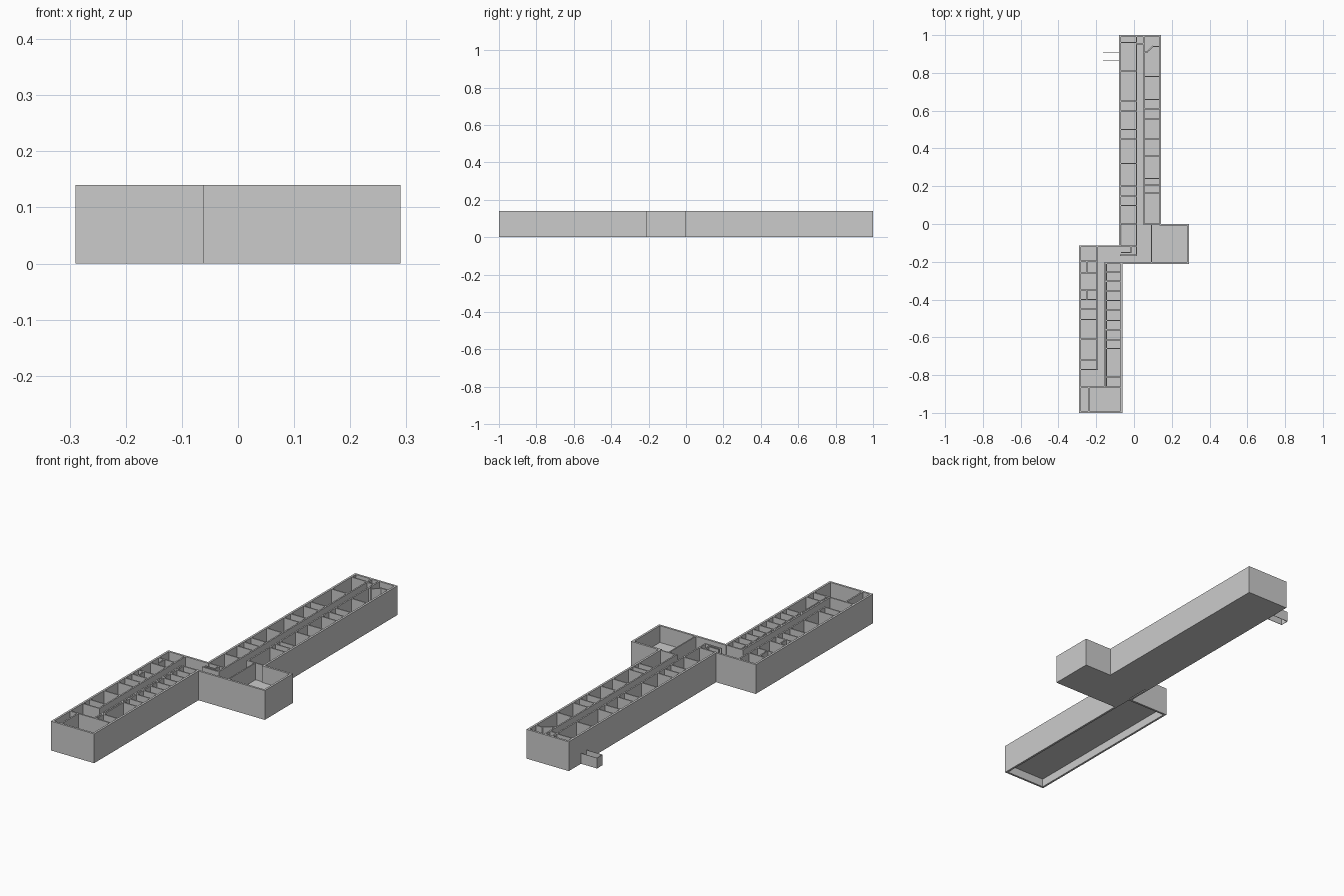
import bpy, bmesh
from math import atan2
from mathutils import Matrix, Vector

TOP = 0.14
FLOOR = 0.06


def add_box(bm, x0, x1, y0, y1, z0, z1):
    m = Matrix.Translation(((x0 + x1) / 2, (y0 + y1) / 2, (z0 + z1) / 2))
    bmesh.ops.create_cube(bm, size=1, matrix=m @ Matrix.Diagonal((x1 - x0, y1 - y0, z1 - z0, 1)))


def add_wall(bm, a, b, t, z0, z1):
    a, b = Vector(a), Vector(b)
    d = b - a
    c = (a + b) / 2
    m = Matrix.Translation((c.x, c.y, (z0 + z1) / 2)) @ Matrix.Rotation(atan2(d.y, d.x), 4, 'Z')
    bmesh.ops.create_cube(bm, size=1, matrix=m @ Matrix.Diagonal((d.length + t, t, z1 - z0, 1)))


def finish(name, bm):
    me = bpy.data.meshes.new(name)
    bm.to_mesh(me)
    bm.free()
    ob = bpy.data.objects.new(name, me)
    bpy.context.collection.objects.link(ob)
    return ob


def walls(name, paths, t, z0, z1):
    bm = bmesh.new()
    for p in paths:
        for a, b in zip(p, p[1:]):
            add_wall(bm, a, b, t, z0, z1)
    return finish(name, bm)


def slab(name, boxes, z0, z1):
    bm = bmesh.new()
    for b in boxes:
        add_box(bm, *b, z0, z1)
    return finish(name, bm)


def rungs(x0, x1, ys):
    return [[(x0, y), (x1, y)] for y in ys]


# Floors: solid under the north wing and hall, raised under the south wing
slab("north_floor", [(-0.075, 0.14, 0, 0.995), (-0.065, 0.285, -0.207, 0)], 0, FLOOR)
slab("south_floor", [(-0.285, -0.065, -0.995, -0.12)], 0.04, FLOOR)

# Outer walls follow the building outline
walls("outer_walls", [[
    (-0.075, 0.995), (0.139, 0.995), (0.139, -0.004), (0.285, -0.004), (0.285, -0.207),
    (-0.066, -0.207), (-0.066, -0.995), (-0.285, -0.995), (-0.285, -0.118),
    (-0.075, -0.118), (-0.075, 0.995)]], 0.01, 0, TOP)
walls("south_foundation", [[(-0.066, -0.207), (-0.066, -0.118)]], 0.01, 0, FLOOR)

# North wing: corridor walls and room partitions
walls("north_corridor_walls", [
    [(0.013, 0.995), (0.013, -0.165), (-0.07, -0.165)],
    [(0.052, 0.995), (0.052, 0)], [(0.013, 0.955), (0.052, 0.955)],
    [(0.052, 0.91), (0.068, 0.91), (0.1, 0.94), (0.139, 0.94)],
], 0.007, FLOOR, TOP)
walls("north_partitions",
      rungs(-0.075, 0.013, [0.96, 0.81, 0.65, 0.597, 0.5, 0.45, 0.32, 0.2, 0.147, 0.097, 0, -0.118])
      + rungs(0.052, 0.139, [0.78, 0.66, 0.61, 0.555, 0.45, 0.36, 0.24, 0.207, 0.165]),
      0.006, FLOOR, TOP)

# Hall: dividing wall and small closets
walls("hall_partitions", [
    [(0.092, -0.207), (0.092, 0)], [(0.052, 0), (0.139, 0)],
    [(-0.066, -0.15), (-0.016, -0.15), (-0.016, -0.118)]], 0.006, FLOOR, TOP)

# South wing: corridor walls and room partitions
walls("south_corridor_walls", [
    [(-0.195, -0.118), (-0.195, -0.77)],
    [(-0.066, -0.207), (-0.155, -0.207), (-0.155, -0.865)],
    [(-0.285, -0.865), (-0.066, -0.865)], [(-0.24, -0.865), (-0.24, -0.995)],
], 0.007, FLOOR, TOP)
walls("south_partitions",
      rungs(-0.285, -0.195, [-0.197, -0.26, -0.35, -0.4, -0.45, -0.505, -0.61, -0.72, -0.77])
      + rungs(-0.15, -0.066, [-0.255, -0.303, -0.355, -0.405, -0.455, -0.51, -0.56, -0.615, -0.66, -0.81])
      + [[(-0.25, -0.197), (-0.25, -0.26)], [(-0.25, -0.35), (-0.25, -0.4)],
         [(-0.145, -0.207), (-0.145, -0.865)]],
      0.006, FLOOR, TOP)

# Low open porch on the north wing
walls("side_porch", [[(-0.08, 0.907), (-0.164, 0.907), (-0.164, 0.866), (-0.08, 0.866)]], 0.002, 0, 0.05)
